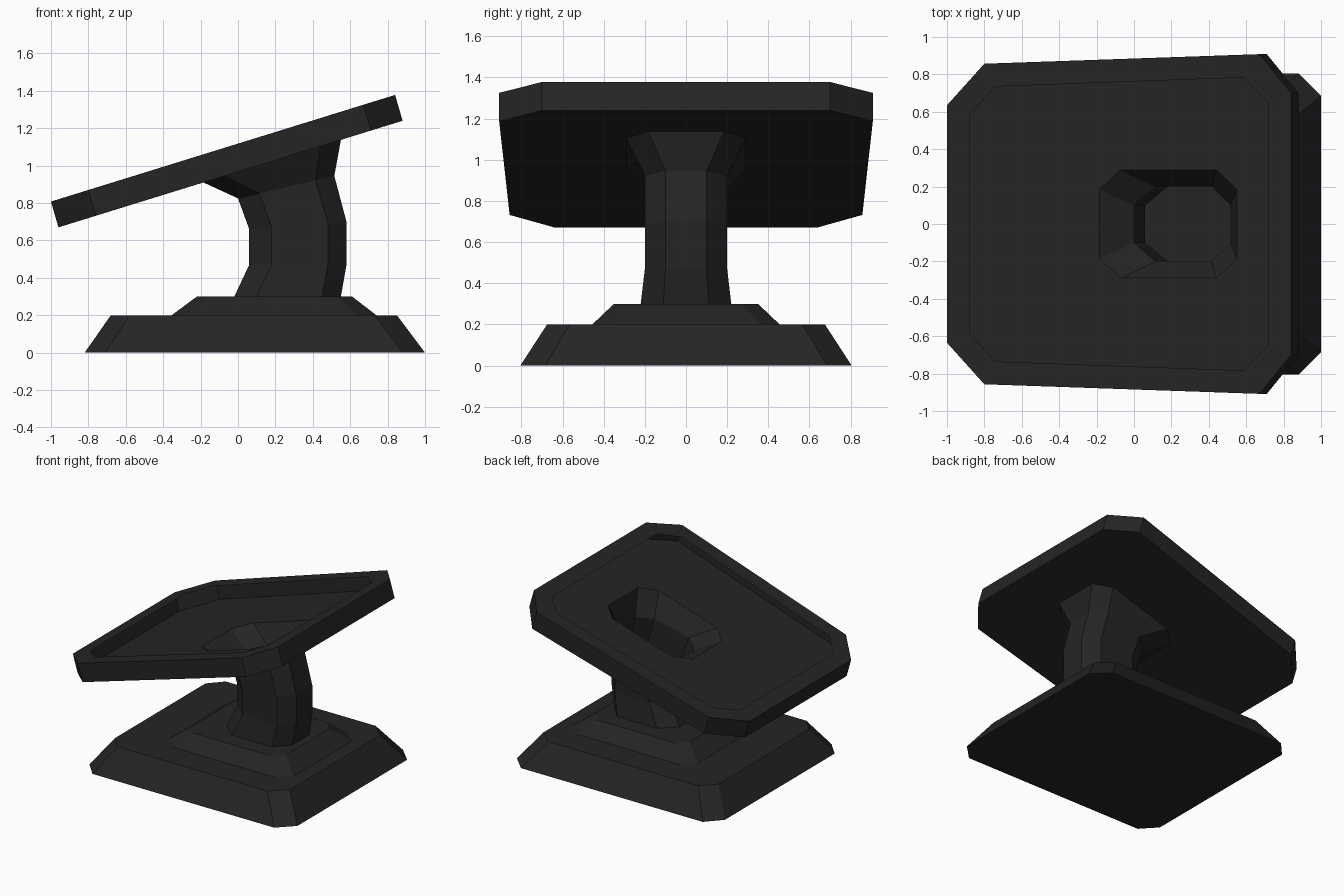
import bpy, bmesh

cube = bpy.data.objects.get("Cube")
if cube:
    bpy.data.objects.remove(cube, do_unlink=True)

# One dark material for the whole stand
dark = bpy.data.materials.new("charcoal")
dark.use_nodes = True
colour = (0.018, 0.018, 0.018, 1)
dark.diffuse_color = colour
bsdf = next(n for n in dark.node_tree.nodes if n.type == 'BSDF_PRINCIPLED')
bsdf.inputs["Base Color"].default_value = colour
bsdf.inputs["Roughness"].default_value = 0.8


def octagon(half, z_left, z_right):
    """Eight-sided ring mirrored over y, sloping from its left to its right end."""
    x0, x1 = half[0][0], half[-1][0]
    loop = [(x, -y) for x, y in half] + [(x, y) for x, y in reversed(half)]
    return [(x, y, z_left + (z_right - z_left) * (x - x0) / (x1 - x0)) for x, y in loop]


def cut_box(x0, x1, y, cut_left, cut_right, z_left, z_right=None, cut_y=0.1):
    """Rectangle with its corners cut off."""
    half = [(x0, y - cut_y), (x0 + cut_left, y), (x1 - cut_right, y), (x1, y - cut_y)]
    return octagon(half, z_left, z_left if z_right is None else z_right)


def loft(name, rings, cap_bottom=False):
    """Skin successive rings with flat faces."""
    bm = bmesh.new()
    loops = [[bm.verts.new(p) for p in ring] for ring in rings]
    for a, b in zip(loops, loops[1:]):
        for i in range(len(a)):
            j = (i + 1) % len(a)
            bm.faces.new((a[i], a[j], b[j], b[i]))
    if cap_bottom:
        bm.faces.new(reversed(loops[0]))
    mesh = bpy.data.meshes.new(name)
    bm.to_mesh(mesh)
    bm.free()
    mesh.materials.append(dark)
    obj = bpy.data.objects.new(name, mesh)
    bpy.context.collection.objects.link(obj)
    return obj


# Rings shared between neighbouring parts
neck_foot = cut_box(-0.02, 0.55, 0.22, 0.12, 0.10, 0.30, cut_y=0.11)
neck_flare = cut_box(-0.185, 0.55, 0.29, 0.115, 0.11, 0.91, 1.138, cut_y=0.105)

# Stepped base, open under the hollow neck
loft("base", [
    cut_box(-0.82, 1.0, 0.805, 0.11, 0.12, 0, cut_y=0.12),
    cut_box(-0.68, 0.85, 0.675, 0.10, 0.12, 0.20, cut_y=0.11),
    cut_box(-0.355, 0.74, 0.455, 0.09, 0.10, 0.20, cut_y=0.09),
    cut_box(-0.22, 0.61, 0.35, 0.07, 0.08, 0.30, cut_y=0.08),
    neck_foot,
], cap_bottom=True)

# Hollow bent neck, flaring out under the tray
loft("neck", [
    neck_foot,
    cut_box(0.06, 0.58, 0.20, 0.12, 0.10, 0.47),
    cut_box(0.06, 0.58, 0.20, 0.12, 0.10, 0.66, 0.70),
    cut_box(0.0, 0.515, 0.20, 0.115, 0.10, 0.825, 0.945),
    neck_flare,
])

# Tilted tray: underside, outer walls and an overhanging rim
outline = [(-1.0, 0.635), (-0.80, 0.857), (0.67, 0.908), (0.84, 0.70)]
opening = [(-0.88, 0.585), (-0.74, 0.735), (0.585, 0.783), (0.717, 0.65)]
loft("tray", [
    neck_flare,
    octagon([(x + 0.04, y) for x, y in outline], 0.67, 1.24),
    octagon(outline, 0.808, 1.378),
    octagon(opening, 0.845, 1.34),
])
